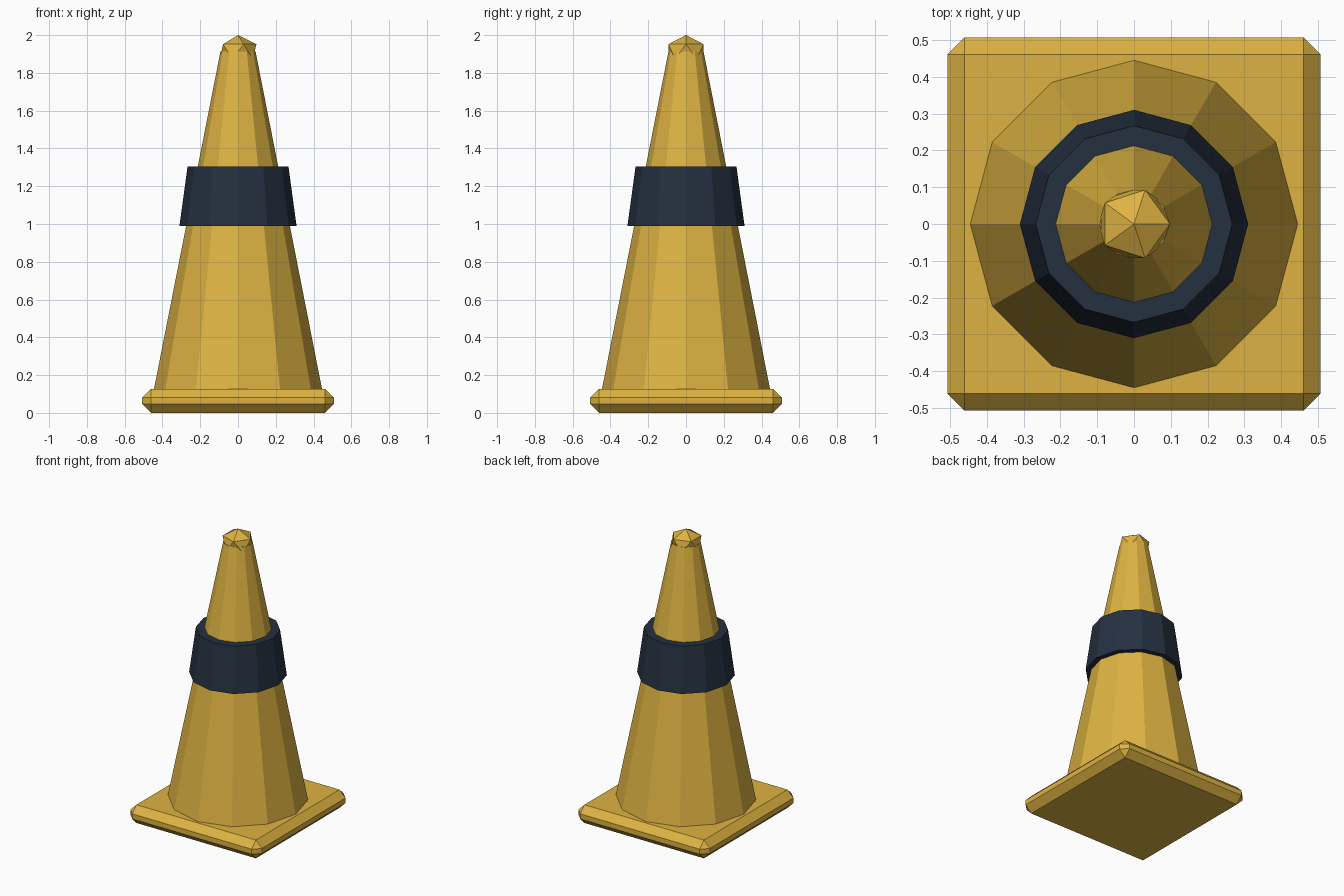
import bpy

default_cube = bpy.data.objects.get("Cube")
if default_cube:
    bpy.data.objects.remove(default_cube, do_unlink=True)

SIDES = 12


def make_material(name, rgb):
    mat = bpy.data.materials.new(name)
    mat.use_nodes = True
    color = (*rgb, 1.0)
    mat.diffuse_color = color
    mat.node_tree.nodes["Principled BSDF"].inputs["Base Color"].default_value = color
    return mat


def finish(name, mat):
    obj = bpy.context.object
    obj.name = name
    obj.data.materials.append(mat)
    return obj


def frustum(name, mat, z_low, r_low, z_high, r_high):
    bpy.ops.mesh.primitive_cone_add(
        vertices=SIDES, radius1=r_low, radius2=r_high,
        depth=z_high - z_low, location=(0, 0, (z_low + z_high) / 2))
    return finish(name, mat)


yellow = make_material("warm yellow", (0.73, 0.45, 0.054))
navy = make_material("dark navy", (0.018, 0.030, 0.051))

# Square foot with chamfered edges and corners
bpy.ops.mesh.primitive_cube_add(size=1, location=(0, 0, 0.0635))
base = finish("base", yellow)
base.scale = (1.014, 1.014, 0.127)
bpy.ops.object.transform_apply(location=False, rotation=False, scale=True)
bevel = base.modifiers.new("chamfer", 'BEVEL')
bevel.width = 0.046
bevel.segments = 1

# Tapered body and the collar around it
frustum("cone_body", yellow, 0.12, 0.446, 1.913, 0.093)
frustum("band", navy, 0.99, 0.31, 1.305, 0.267)

# Faceted, slightly flattened knob at the tip
bpy.ops.mesh.primitive_ico_sphere_add(subdivisions=1, radius=0.109, location=(0, 0, 1.913))
tip = finish("tip", yellow)
tip.scale.z = 0.8
